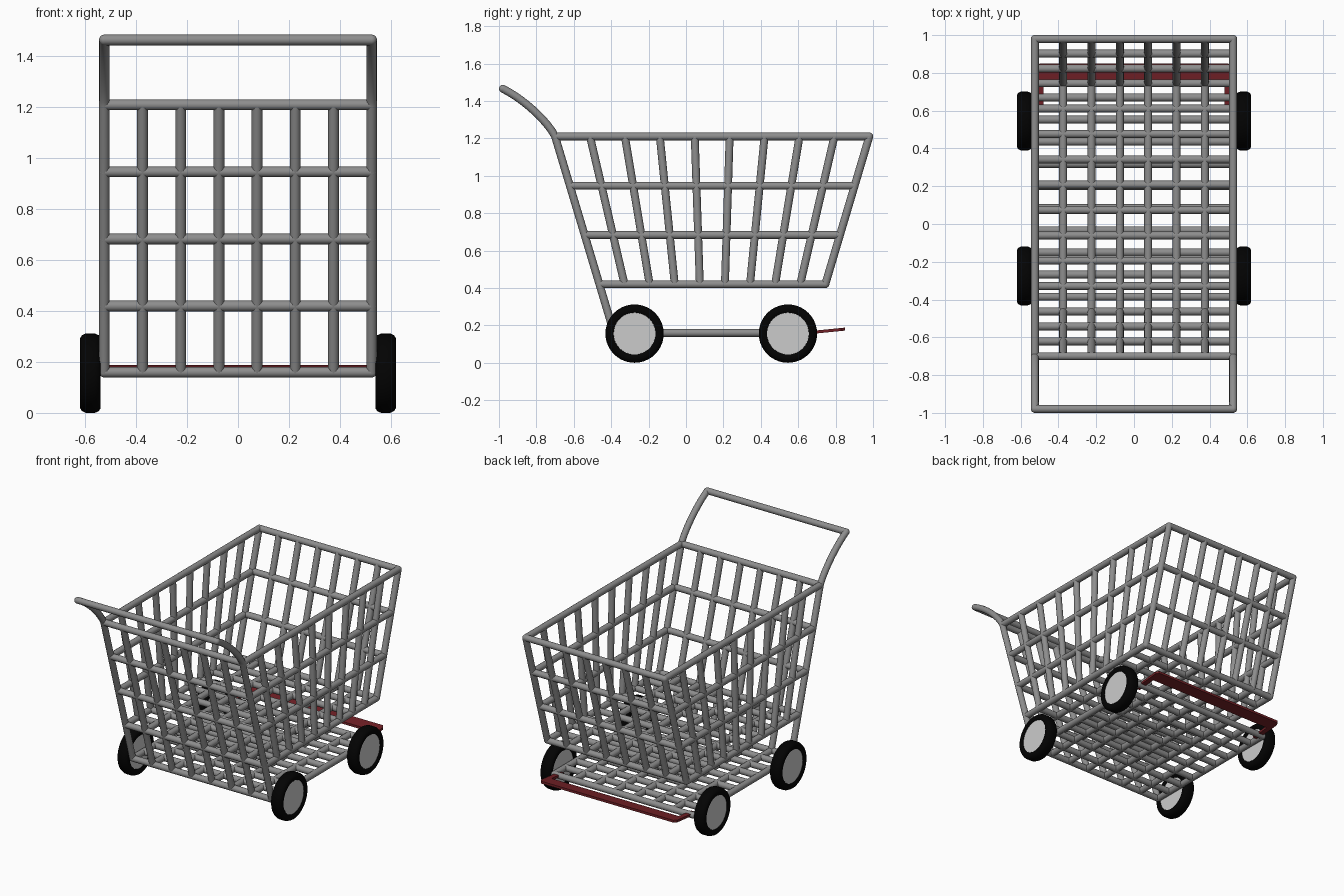
import bpy, bmesh, math
from mathutils import Vector, Matrix
from mathutils.geometry import interpolate_bezier

if "Cube" in bpy.data.objects:
    bpy.data.objects.remove(bpy.data.objects["Cube"])

R = 0.021      # rod radius
W = 0.525      # half width to rod centres
N_SIDE, N_X = 9, 7


def material(name, col):
    m = bpy.data.materials.new(name)
    m.diffuse_color = (*col, 1)
    m.use_nodes = True
    m.node_tree.nodes["Principled BSDF"].inputs["Base Color"].default_value = m.diffuse_color
    return m


STEEL = material("dark_steel", (0.27, 0.27, 0.27))
HUB = material("light_grey", (0.63, 0.63, 0.63))
RUBBER = material("black_rubber", (0.0008, 0.0008, 0.0008))
RED = material("dark_red", (0.17, 0.015, 0.02))


def finish(name, bm, mat=None, angle=40):
    bmesh.ops.recalc_face_normals(bm, faces=bm.faces)
    me = bpy.data.meshes.new(name)
    bm.to_mesh(me)
    bm.free()
    ob = bpy.data.objects.new(name, me)
    bpy.context.collection.objects.link(ob)
    if mat:
        me.materials.append(mat)
    bpy.ops.object.select_all(action='DESELECT')
    bpy.context.view_layer.objects.active = ob
    ob.select_set(True)
    bpy.ops.object.shade_smooth_by_angle(angle=math.radians(angle))
    return ob


def rods(name, pairs, joints=()):
    """Round rods between point pairs, with balls on the given corners."""
    bm = bmesh.new()
    for a, b in pairs:
        a, b = Vector(a), Vector(b)
        d = b - a
        rot = d.to_track_quat('Z', 'Y').to_matrix().to_4x4()
        bmesh.ops.create_cone(bm, cap_ends=True, segments=16, radius1=R, radius2=R,
                              depth=d.length, matrix=Matrix.Translation((a + b) / 2) @ rot)
    for p in joints:
        bmesh.ops.create_uvsphere(bm, u_segments=16, v_segments=8, radius=R,
                                  matrix=Matrix.Translation(p))
    return finish(name, bm, STEEL)


def front_y(z):
    return -0.70 + (1.21 - z) * 0.30


def back_y(z):
    return 0.98 - (1.21 - z) * 0.2975


def lerp(a, b, t):
    return a + (b - a) * t


TOP, LOW, SHELF = 1.21, 0.42, 0.16
SHELF_END = 0.67
levels = [LOW + (TOP - LOW) * i / 3 for i in range(4)]
xs = [lerp(-W, W, i / N_X) for i in range(1, N_X)]

# Horizontal hoops around the basket
for i, z in enumerate(levels):
    c = [(-W, front_y(z), z), (W, front_y(z), z), (W, back_y(z), z), (-W, back_y(z), z)]
    rods(f"basket_hoop_{i + 1}", [(c[k], c[(k + 1) % 4]) for k in range(4)], c)

# Slanted side ribs and rear corner posts
for side, s in (("left", -W), ("right", W)):
    rods(f"basket_ribs_{side}",
         [((s, lerp(front_y(LOW), back_y(LOW), i / N_SIDE), LOW),
           (s, lerp(front_y(TOP), back_y(TOP), i / N_SIDE), TOP)) for i in range(1, N_SIDE + 1)])

# Front ribs run down to the shelf, rear ribs stop at the basket floor
rods("basket_ribs_front", [((x, front_y(SHELF), SHELF), (x, front_y(TOP), TOP)) for x in xs])
rods("basket_ribs_back", [((x, back_y(LOW), LOW), (x, back_y(TOP), TOP)) for x in xs])


# Floor grids of the basket and the lower shelf
def grid(name, y0, y1, z):
    return rods(name,
                [((x, y0, z), (x, y1, z)) for x in xs] +
                [((-W, y, z), (W, y, z))
                 for y in (lerp(y0, y1, i / N_SIDE) for i in range(1, N_SIDE))])


grid("basket_floor", front_y(LOW), back_y(LOW), LOW)
grid("shelf_grid", front_y(SHELF), SHELF_END, SHELF)
c = [(-W, front_y(SHELF), SHELF), (W, front_y(SHELF), SHELF),
     (W, SHELF_END, SHELF), (-W, SHELF_END, SHELF)]
rods("shelf_frame", [(c[k], c[(k + 1) % 4]) for k in range(4)], c)

# Front posts that bend into the push handle
bend = interpolate_bezier(Vector((0, -0.70, 1.21)), Vector((0, -0.73, 1.275)),
                          Vector((0, -0.85, 1.40)), Vector((0, -0.979, 1.465)), 12)
for side, s in (("left", -W), ("right", W)):
    path = [Vector((0, front_y(SHELF), SHELF))] + bend
    cu = bpy.data.curves.new(f"handle_post_{side}", 'CURVE')
    cu.dimensions = '3D'
    cu.bevel_depth = R
    cu.bevel_resolution = 4
    cu.use_fill_caps = True
    cu.materials.append(STEEL)
    sp = cu.splines.new('POLY')
    sp.points.add(len(path) - 1)
    for pt, p in zip(sp.points, path):
        pt.co = (s, p.y, p.z, 1)
    sp.use_smooth = True
    bpy.context.collection.objects.link(bpy.data.objects.new(cu.name, cu))
ends = [(-W, -0.979, 1.465), (W, -0.979, 1.465)]
rods("handle_bar", [ends], ends)


# Wheels: profiles (x offset, radius) spun around the axle
def lathe(name, profile, centre, closed, mat, steps=40):
    bm = bmesh.new()
    vs = [bm.verts.new((x, 0, r)) for x, r in profile]
    es = [bm.edges.new((vs[i], vs[i + 1])) for i in range(len(vs) - 1)]
    if closed:
        es.append(bm.edges.new((vs[-1], vs[0])))
    bmesh.ops.spin(bm, geom=vs + es, cent=(0, 0, 0), axis=(1, 0, 0),
                   angle=math.tau, steps=steps, use_duplicate=False)
    bmesh.ops.remove_doubles(bm, verts=bm.verts, dist=1e-5)
    bmesh.ops.translate(bm, verts=bm.verts, vec=centre)
    return finish(name, bm, mat)


tyre = [(-0.034, 0.112), (-0.040, 0.120), (-0.040, 0.138), (-0.033, 0.149), (-0.018, 0.156),
        (0.018, 0.156), (0.033, 0.149), (0.040, 0.138), (0.040, 0.120), (0.034, 0.112)]
hub = [(-0.031, 0), (-0.031, 0.114), (0.031, 0.114), (0.031, 0)]
for end, y in (("front", -0.275), ("back", 0.545)):
    for side, s in (("left", -1), ("right", 1)):
        centre = (s * 0.58, y, 0.156)
        lathe(f"tyre_{end}_{side}", tyre, centre, True, RUBBER)
        lathe(f"hub_{end}_{side}", hub, centre, False, HUB)

# Flat U-shaped red bumper, tilted slightly upward to the rear
half = [(0.48, 0.766), (0.48, 0.63), (0.515, 0.63), (0.515, 0.83), (0.50, 0.85)]
outline = half + [(-x, y) for x, y in reversed(half)]
bm = bmesh.new()
face = bm.faces.new([bm.verts.new((x, y, 0.150 + (y - 0.63) * 0.10)) for x, y in outline])
ext = bmesh.ops.extrude_face_region(bm, geom=[face])
bmesh.ops.translate(bm, vec=(0, 0, 0.016),
                    verts=[v for v in ext["geom"] if isinstance(v, bmesh.types.BMVert)])
finish("bumper", bm, RED, 30)
